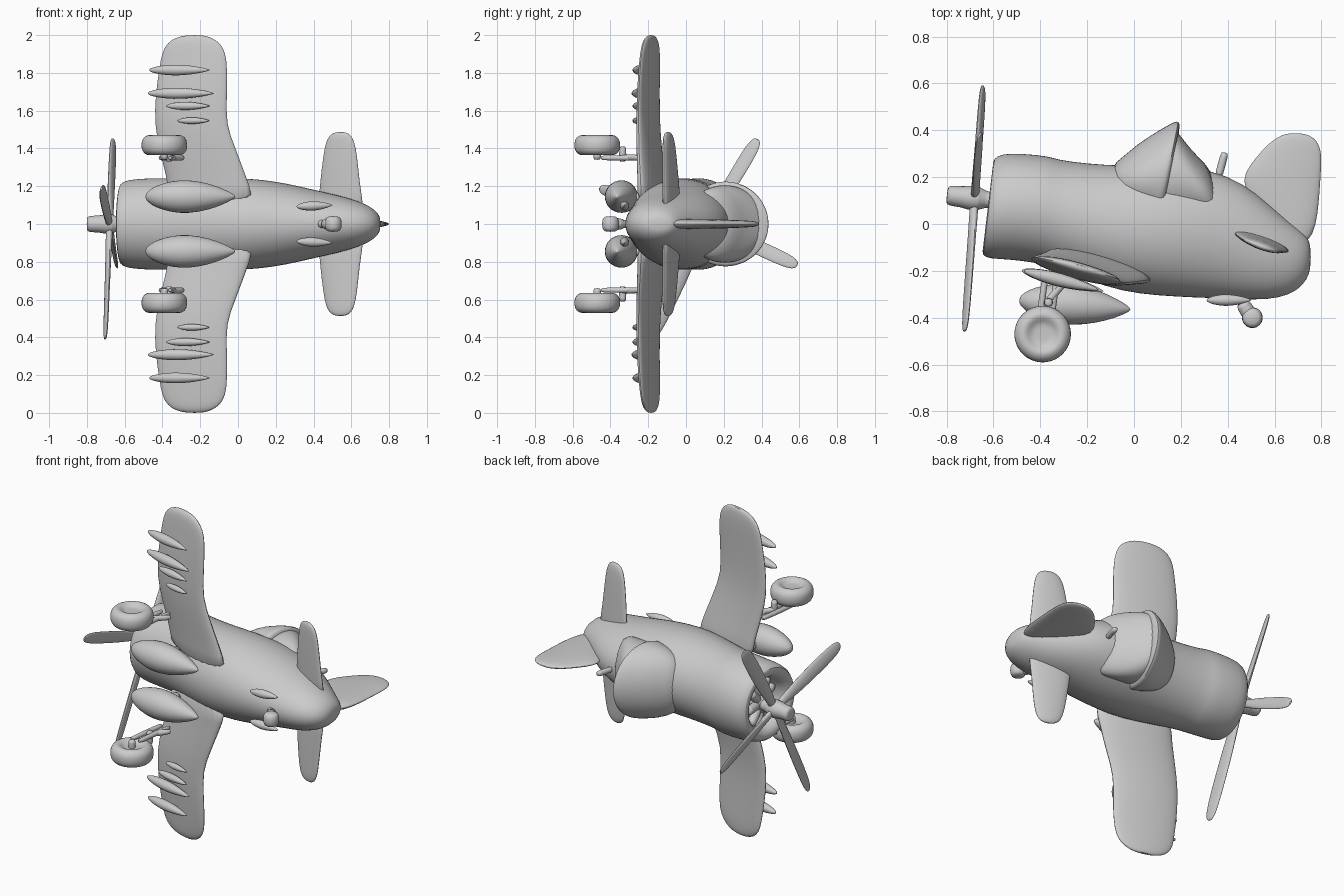
import bpy, bmesh
from math import pi, sin, cos, radians
from mathutils import Vector as V

old = bpy.data.objects.get("Cube")
if old:
    bpy.data.objects.remove(old)

grey = bpy.data.materials.new("plain grey")
grey.use_nodes = True
colour = (0.6, 0.6, 0.6, 1)
grey.diffuse_color = colour
grey.node_tree.nodes["Principled BSDF"].inputs["Base Color"].default_value = colour


def loft(name, sections, sides=16, smooth=1, angle=50):
    """Skin a row of elliptical sections, each (centre, half axis, half axis)."""
    bm = bmesh.new()
    rings = []
    for c, a, b in sections:
        turn = [2 * pi * i / sides for i in range(sides)]
        rings.append([bm.verts.new(V(c) + V(a) * cos(t) + V(b) * sin(t)) for t in turn])
    for low, high in zip(rings, rings[1:]):
        for i in range(sides):
            j = (i + 1) % sides
            bm.faces.new((low[i], low[j], high[j], high[i]))
    bm.faces.new(rings[0])
    bm.faces.new(rings[-1])
    bmesh.ops.recalc_face_normals(bm, faces=bm.faces)
    mesh = bpy.data.meshes.new(name)
    bm.to_mesh(mesh)
    bm.free()
    mesh.materials.append(grey)
    ob = bpy.data.objects.new(name, mesh)
    bpy.context.collection.objects.link(ob)
    if smooth:
        mod = ob.modifiers.new("smooth", "SUBSURF")
        mod.levels = mod.render_levels = smooth
    bpy.ops.object.select_all(action="DESELECT")
    ob.select_set(True)
    bpy.context.view_layer.objects.active = ob
    bpy.ops.object.shade_smooth_by_angle(angle=radians(angle))
    return ob


def round_bar(name, start, end, profile, sides=12, smooth=1):
    """Round body along a line; profile holds (fraction along, radius)."""
    start, end = V(start), V(end)
    axis = (end - start).normalized()
    a = axis.orthogonal().normalized()
    b = axis.cross(a)
    return loft(name, [(start.lerp(end, t), a * r, b * r) for t, r in profile], sides, smooth)


def rod(name, start, end, r):
    return round_bar(name, start, end, [(0, r * .6), (.04, r), (.96, r), (1, r * .6)])


def spindle(name, start, end, r):
    """Streamlined body with a blunt nose and a pointed tail."""
    return round_bar(name, start, end, [(0, r * .12), (.03, r * .36), (.12, r * .68), (.3, r * .97),
                     (.48, r * 1.03), (.7, r * .82), (.88, r * .45), (.97, r * .18), (1, r * .05)], 16)


def hull(rows):
    """Rows of x, top, bottom, half width and forward slant."""
    out = []
    for x, top, bottom, wide, slant in rows:
        h = (top - bottom) / 2
        out.append(((x, (top + bottom) / 2, 1), (slant * h, h, 0), (0, 0, wide)))
    return out


# Fuselage with hollow cowling lip and rounded tail
loft("fuselage", hull([
    (-.5, .22, -.06, .14, .1), (-.59, .22, -.06, .14, .1), (-.625, .25, -.1, .18, .12),
    (-.625, .28, -.135, .215, .12), (-.59, .302, -.15, .234, .12), (-.5, .302, -.152, .242, .1),
    (-.38, .29, -.17, .245, .1), (-.355, .277, -.178, .238, .08), (-.2, .258, -.24, .24, 0),
    (-.05, .25, -.29, .245, 0), (.1, .25, -.307, .24, 0), (.25, .245, -.315, .218, 0),
    (.4, .21, -.32, .182, 0), (.52, .135, -.325, .155, 0), (.62, .045, -.318, .128, 0),
    (.7, -.02, -.285, .095, 0), (.74, -.055, -.235, .06, 0), (.755, -.09, -.19, .03, 0)]), 32)

# Canopy: sloping hood, framed edge and rear fairing
loft("canopy_hood", hull([
    (-.1, .25, .1, .12, 0), (-.04, .283, .06, .18, -.1), (.04, .345, .02, .215, -.15),
    (.1, .41, 0, .225, .1), (.125, .438, -.02, .228, .2), (.145, .443, -.02, .226, .2),
    (.16, .42, 0, .21, .2)]), 24)
loft("canopy_rear", hull([
    (.08, .4, 0, .2, .1), (.16, .425, 0, .208, 0), (.21, .402, 0, .208, -.15),
    (.26, .355, 0, .202, -.25), (.3, .295, 0, .19, -.25), (.36, .235, 0, .15, -.2)]), 24)

# Engine: crankcase and ring of cylinders inside the cowling
round_bar("crankcase", (-.48, .08, 1), (-.61, .09, 1), [(0, .07), (.7, .07), (1, .045)], 16)
for i in range(9):
    t = 2 * pi * i / 9
    spoke = V((-.12 * cos(t), cos(t), sin(t)))
    hub = V((-.565, .085, 1))
    rod("engine_cylinder", hub + spoke * .04, hub + spoke * .15, .028)

# Propeller: shaft, boss and four tapered blades on a tilted disc
axis = V((-1, .11, 0)).normalized()
centre = V((-.68, .11, 1))
round_bar("propeller_shaft", centre - axis * .12, centre + axis * .12,
          [(0, .035), (.35, .035), (.4, .055), (.62, .055), (.7, .046), (.97, .046), (1, .035)])
for name, y, z in (("upper_left", .27, .45), ("upper_right", .48, -.22),
                   ("lower_left", -.57, .19), ("lower_right", -.3, -.61)):
    out = V((.075 * y, y, z))
    side = out.cross(axis).normalized()
    chord = side * .94 + axis * .3
    thick = out.normalized().cross(chord)
    loft("propeller_blade_" + name, [(centre + out * t, chord * w, thick * d) for t, w, d in (
        (0, .022, .02), (.15, .027, .018), (.35, .039, .014), (.65, .043, .012),
        (.88, .041, .011), (.97, .03, .009), (1, .012, .005))], 12)

# Fin and rudder, skinned upward with thin sections
loft("fin", [((( f + r) / 2, y, 1), ((r - f) / 2, 0, 0), (0, 0, w)) for y, f, r, w in (
    (-.09, .62, .745, .025), (0, .56, .782, .026), (.1, .49, .793, .026), (.19, .455, .8, .024),
    (.25, .49, .803, .022), (.31, .54, .803, .019), (.355, .585, .785, .016),
    (.38, .63, .75, .011), (.387, .66, .715, .005))])
rod("aerial_mast", (.36, .2, 1), (.388, .305, 1), .018)


def panel(name, s, rows, slope):
    """Wing-like panel: rows of span, leading x, trailing x, height, half thickness."""
    loft(name, [(((f + r) / 2, y, 1 + s * d), ((r - f) / 2, (r - f) / 2 * slope, 0), (0, w, 0))
                for d, f, r, y, w in rows], 20)


for s, side in ((1, "upper"), (-1, "lower")):
    def at(x, y, d):
        return (x, y, 1 + s * d)

    # Main wing and tailplane
    panel("wing_" + side, s, [
        (.1, -.37, .1, -.18, .05), (.21, -.375, .06, -.18, .05), (.28, -.39, .035, -.187, .045),
        (.4, -.42, -.01, -.195, .04), (.53, -.445, -.062, -.2, .036), (.68, -.44, -.055, -.2, .033),
        (.82, -.42, -.054, -.195, .03), (.91, -.405, -.063, -.19, .027), (.96, -.375, -.095, -.188, .024),
        (.988, -.33, -.14, -.186, .018), (1, -.27, -.19, -.185, .008)], -.27)
    panel("tailplane_" + side, s, [
        (.05, .42, .68, -.075, .028), (.16, .428, .652, -.078, .026), (.3, .442, .638, -.085, .024),
        (.41, .458, .625, -.09, .021), (.46, .475, .607, -.093, .018),
        (.48, .5, .585, -.095, .012), (.487, .525, .56, -.095, .006)], -.34)

    # Drop tank with pylon
    spindle("drop_tank_" + side, at(-.49, -.325, .145), at(-.015, -.365, .145), .089)
    rod("tank_pylon_" + side, at(-.27, -.2, .14), at(-.27, -.33, .145), .03)

    # Main wheel with dished sides, and its forked leg
    round_bar("wheel_" + side, at(-.39, -.47, .363), at(-.39, -.47, .472), [
        (.2, .03), (.18, .05), (.02, .07), (0, .09), (.14, .113), (.35, .122),
        (.65, .122), (.86, .113), (1, .09), (.98, .07), (.82, .05), (.8, .03)], 28)
    rod("axle_" + side, at(-.39, -.47, .34), at(-.39, -.47, .42), .022)
    for dx in (-.025, .025):
        rod("wheel_leg_" + side, at(-.385 + dx, -.45, .35), at(-.35 + dx, -.2, .35), .015)
    rod("leg_brace_" + side, at(-.38, -.345, .355), at(-.29, -.24, .35), .017)
    rod("leg_knuckle_" + side, at(-.365, -.335, .33), at(-.365, -.335, .41), .02)

    # Underwing rockets, each following the slope of the wing
    for d, x1, x2, r in ((.815, -.47, -.15, .029), (.692, -.478, -.13, .03),
                         (.625, -.38, -.15, .022), (.547, -.32, -.15, .018)):
        y = -.208 - .27 * (x1 + .44)
        spindle("rocket_" + side, at(x1, y, d), at(x2, y - .27 * (x2 - x1) + .005, d), r)

    # Tail wheel door
    spindle("tail_door_" + side, at(.31, -.325, .092), at(.5, -.325, .1), .025)

# Tail wheel on its strut
rod("tail_strut", (.43, -.3, 1), (.5, -.37, 1), .024)
rod("tail_wheel_leg", (.46, -.335, 1), (.515, -.42, 1), .034)
round_bar("tail_wheel", (.505, -.4, .958), (.505, -.4, 1.042),
          [(0, .03), (.2, .046), (.8, .046), (1, .03)], 16)
